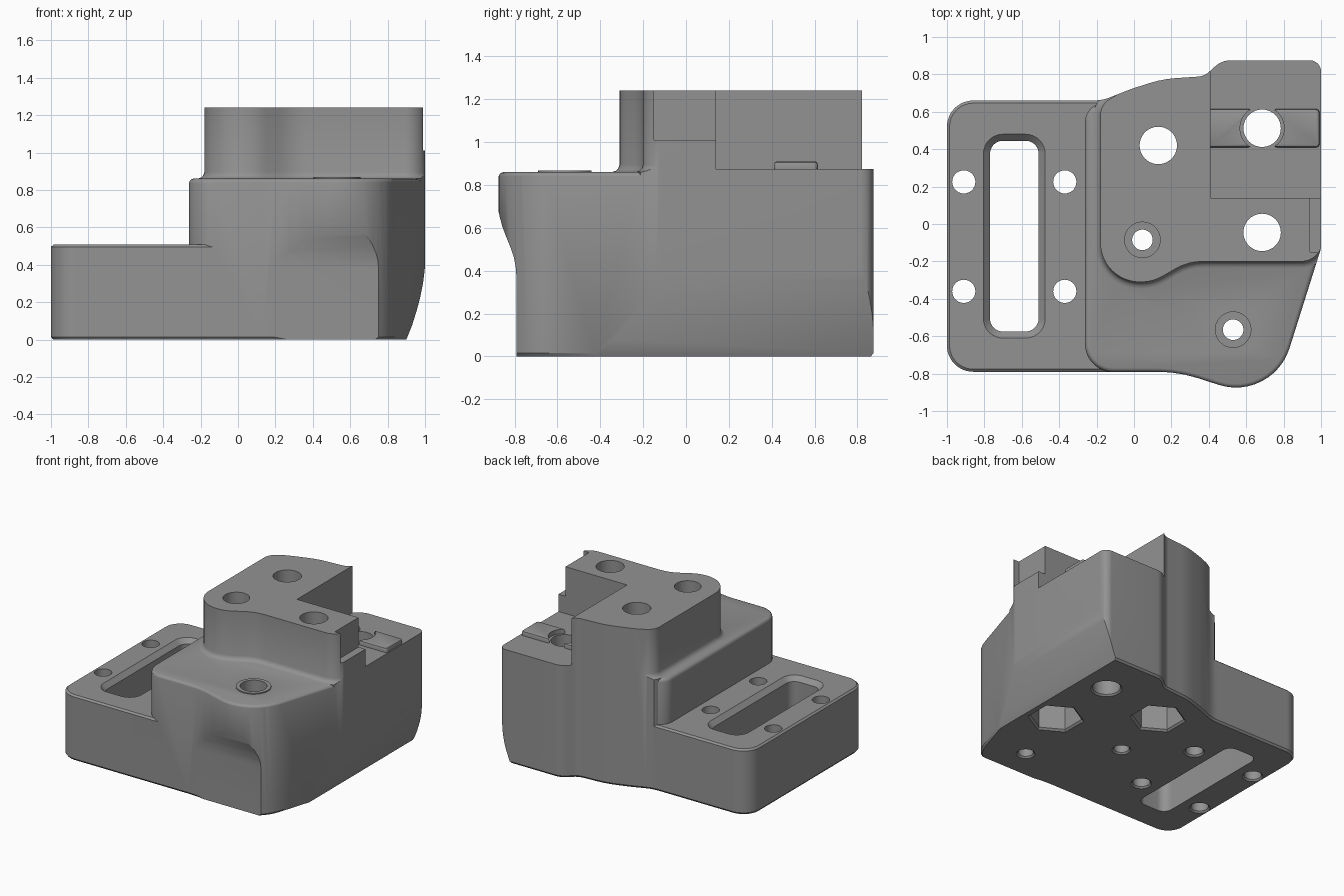
import bpy, bmesh, math
from mathutils import Vector

if "Cube" in bpy.data.objects:
    bpy.data.objects.remove(bpy.data.objects["Cube"])

grey = bpy.data.materials.new("mid grey plastic")
grey.diffuse_color = (0.29, 0.29, 0.29, 1)
grey.use_nodes = True
grey.node_tree.nodes["Principled BSDF"].inputs["Base Color"].default_value = grey.diffuse_color


def rounded(corners):
    """Closed outline from (x, y, radius) corners, radius 0 stays sharp."""
    out = []
    for i, (x, y, r) in enumerate(corners):
        p = Vector((x, y))
        a = (Vector(corners[i - 1][:2]) - p).normalized()
        b = (Vector(corners[(i + 1) % len(corners)][:2]) - p).normalized()
        half = a.angle(b) / 2
        if r == 0 or half > 1.56:
            out.append(p)
            continue
        c = p + (a + b).normalized() * r / math.sin(half)
        s = p + a * r / math.tan(half) - c
        e = p + b * r / math.tan(half) - c
        turn = math.atan2(s.x * e.y - s.y * e.x, s.dot(e))
        n = max(3, int(abs(turn) / 0.13))
        for k in range(n + 1):
            t = turn * k / n
            out.append(c + Vector((s.x * math.cos(t) - s.y * math.sin(t),
                                   s.x * math.sin(t) + s.y * math.cos(t))))
    return out


def circle(x, y, r, n=40, start=0.0):
    return [Vector((x + r * math.cos(start + math.tau * k / n),
                    y + r * math.sin(start + math.tau * k / n))) for k in range(n)]


def rect(x0, x1, y0, y1, r=0):
    return rounded([(x0, y0, r), (x1, y0, r), (x1, y1, r), (x0, y1, r)])


def grow(pts, d):
    """Offset a counter-clockwise outline outwards by d."""
    out = []
    for i, p in enumerate(pts):
        u = (p - pts[i - 1]).normalized()
        v = (pts[(i + 1) % len(pts)] - p).normalized()
        n1, n2 = Vector((u.y, -u.x)), Vector((v.y, -v.x))
        out.append(p + (n1 + n2) * d / max(0.3, 1 + n1.dot(n2)))
    return out


def loft(name, pts, layers, place=lambda u, v, w: (u, v, w)):
    """Stack outlines: layers are (height, offset)."""
    bm = bmesh.new()
    rings = [[bm.verts.new(place(p.x, p.y, h)) for p in grow(pts, d)] for h, d in layers]
    n = len(pts)
    for lo, hi in zip(rings, rings[1:]):
        for i in range(n):
            bm.faces.new((lo[i], lo[(i + 1) % n], hi[(i + 1) % n], hi[i]))
    bm.faces.new(rings[0][::-1])
    bm.faces.new(rings[-1])
    bmesh.ops.recalc_face_normals(bm, faces=bm.faces)
    me = bpy.data.meshes.new(name)
    bm.to_mesh(me)
    bm.free()
    me.materials.append(grey)
    ob = bpy.data.objects.new(name, me)
    bpy.context.collection.objects.link(ob)
    return ob


def combine(ob, tool, op):
    m = ob.modifiers.new("cut", 'BOOLEAN')
    m.object, m.operation, m.solver = tool, op, 'EXACT'
    bpy.context.view_layer.objects.active = ob
    bpy.ops.object.modifier_apply(modifier=m.name)
    bpy.data.objects.remove(tool, do_unlink=True)


# Whole footprint, with the screw bulge at the front right
front = [(0.237, -0.79, 0.7), (0.74, -0.953, 0.3), (1, -0.13, 0.1)]
footprint = rounded([(-1, -0.79, 0.14)] + front + [
    (1, 0.875, 0.06), (0.47, 0.875, 0.12), (0.375, 0.79, 0.1), (0.15, 0.775, 0.6),
    (-0.02, 0.72, 0.6), (-0.17, 0.66, 0.25), (-1, 0.66, 0.14)])
body = loft("mount_body", footprint, [(0, -0.012), (0.015, 0), (1.24, 0)])

# Three height steps: low plate, middle block, tall block
steps = loft("steps", footprint, [(-0.1, 0.004), (0.492, 0.004), (0.508, -0.014)])
middle = rounded([(-0.26, -0.79, 0.15)] + front + [
    (1.1, 0.0, 0), (1.1, 1.1, 0), (0, 1.1, 0), (-0.08, 0.71, 0), (-0.26, 0.60, 0.1)])
combine(steps, loft("middle", middle, [(-0.2, 0.002), (0.835, 0.002), (0.846, -0.001),
                                       (0.856, -0.009), (0.86, -0.02)]), 'UNION')
tall = rounded([(-0.18, -0.31, 0.21), (0.1, -0.31, 0.22), (0.29, -0.2, 0.3),
                (1.006, -0.2, 0.11), (1.006, 1.15, 0), (0, 1.15, 0),
                (-0.04, 0.72, 0), (-0.18, 0.64, 0.1)])
combine(steps, loft("tall", tall, [(0.3, 0.035), (0.86, 0.035), (0.866, 0.018), (0.876, 0.007),
                                   (0.895, 0), (1.35, 0)]), 'UNION')
combine(body, steps, 'INTERSECT')

# Right side curves inwards towards the bottom
side = [Vector(p) for p in [(-1.3, -0.3), (0.86, -0.3), (0.9, 0), (0.932, 0.08), (0.957, 0.16),
                            (0.975, 0.23), (0.989, 0.30), (0.998, 0.37), (1.003, 0.45),
                            (1.003, 1.5), (-1.3, 1.5)]]
combine(body, loft("side_curve", side, [(-1.3, 0), (1.3, 0)],
                   lambda u, v, w: (u, w, v)), 'INTERSECT')
# Front bulge fades into the flat wall below
fade = [Vector(p) for p in [(1.3, -0.3), (1.3, 1.5), (-0.9, 1.5), (-0.88, 0.70), (-0.869, 0.65),
                            (-0.857, 0.605), (-0.838, 0.555), (-0.818, 0.505), (-0.803, 0.46),
                            (-0.795, 0.42), (-0.792, 0.38), (-0.792, -0.3)]]
combine(body, loft("front_fade", fade, [(-1.3, 0), (1.3, 0)],
                   lambda u, v, w: (w, u, v)), 'INTERSECT')

# Back right ledge and small corner notch
combine(body, loft("ledge", rect(0.41, 1.2, 0.14, 1.2), [(0.875, 0), (1.5, 0)]), 'DIFFERENCE')
combine(body, loft("notch", rect(0.94, 1.2, -0.15, 0.2), [(1.01, 0), (1.5, 0)]), 'DIFFERENCE')

# Raised keys on the ledge, hollowed around the hole
for x0, x1 in ((0.38, 0.63), (0.745, 0.992)):
    key = loft("key", rect(x0, x1, 0.41, 0.615, 0.02),
               [(0.8, 0), (0.895, 0), (0.906, -0.004), (0.91, -0.012)])
    combine(key, loft("hollow", circle(0.685, 0.512, 0.118), [(0.7, 0), (1.1, 0)]), 'DIFFERENCE')
    combine(body, key, 'UNION')

# Raised screw seat on the bulge
combine(body, loft("seat", circle(0.53, -0.565, 0.125), [(0.8, 0), (0.868, 0)]), 'UNION')

# Long slot with a chamfered rim
combine(body, loft("slot", rect(-0.77, -0.51, -0.575, 0.445, 0.07),
                   [(-0.1, 0), (0.473, 0), (0.528, 0.055)]), 'DIFFERENCE')

# Plate holes
for x in (-0.91, -0.37):
    for y in (-0.36, 0.225):
        combine(body, loft("plate_hole", circle(x, y, 0.062, 28),
                           [(-0.02, 0.032), (0.012, 0), (0.7, 0)]), 'DIFFERENCE')

# Stepped screw holes
for x, y, seat in ((0.045, -0.085, 0.94), (0.53, -0.565, 0.57)):
    combine(body, loft("screw_hole", circle(x, y, 0.055, 36),
                       [(-0.02, 0.032), (0.012, 0), (seat, 0), (seat, 0.04), (1.4, 0.04)]), 'DIFFERENCE')

# Large through holes, two with hexagonal nut pockets underneath
for x, y, nut in ((0.13, 0.42, True), (0.685, -0.045, True), (0.685, 0.512, False)):
    combine(body, loft("rod_hole", circle(x, y, 0.1),
                       [(-0.02, 0.032), (0.012, 0), (1.4, 0)]), 'DIFFERENCE')
    if nut:
        combine(body, loft("nut_pocket", circle(x, y, 0.185, 6, math.pi / 6),
                           [(-0.02, 0.034), (0.014, 0), (0.25, 0)]), 'DIFFERENCE')

# Smooth the curved walls, keep the edges sharp
bpy.ops.object.select_all(action='DESELECT')
body.select_set(True)
bpy.context.view_layer.objects.active = body
bpy.ops.object.shade_smooth_by_angle(angle=math.radians(32))
